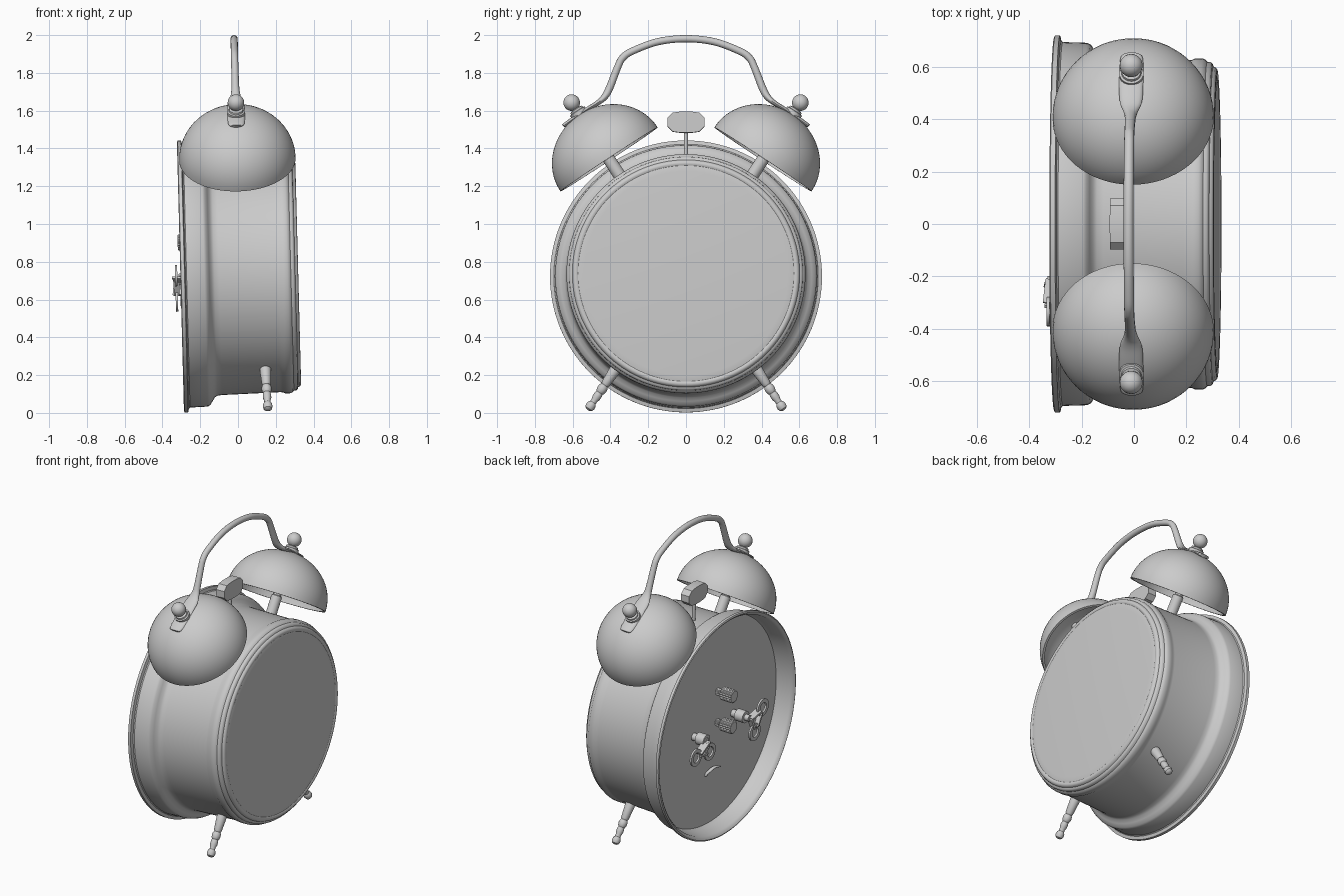
import bpy, bmesh, math
from mathutils import Vector, Matrix

if "Cube" in bpy.data.objects:
    bpy.data.objects.remove(bpy.data.objects["Cube"])

CZ = 0.73                                   # height of the case axis
TILT = Matrix.Translation((0, 0, CZ)) @ Matrix.Rotation(math.radians(-1.5), 4, 'Y') @ Matrix.Translation((0, 0, -CZ))


def finish(name, bm, angle=35):
    bmesh.ops.remove_doubles(bm, verts=bm.verts, dist=1e-5)
    bmesh.ops.recalc_face_normals(bm, faces=bm.faces)
    bm.transform(TILT)
    me = bpy.data.meshes.new(name)
    bm.to_mesh(me)
    bm.free()
    ob = bpy.data.objects.new(name, me)
    bpy.context.collection.objects.link(ob)
    bpy.ops.object.select_all(action='DESELECT')
    ob.select_set(True)
    bpy.context.view_layer.objects.active = ob
    bpy.ops.object.shade_smooth_by_angle(angle=math.radians(angle))
    return ob


def skin(bm, rings, closed=False):
    """Bridge a list of equal vertex rings with quads."""
    n = len(rings[0])
    pairs = list(zip(rings, rings[1:]))
    if closed:
        pairs.append((rings[-1], rings[0]))
    for a, b in pairs:
        for i in range(n):
            j = (i + 1) % n
            bm.faces.new((a[i], a[j], b[j], b[i]))


def lathe(name, profile, origin, axis, seg=32, rib=0.0, angle=35):
    """Revolve (distance along axis, radius) points around an axis."""
    bm = bmesh.new()
    m = Matrix.Translation(origin) @ Vector(axis).to_track_quat('Z', 'Y').to_matrix().to_4x4()
    rings = []
    for h, r in profile:
        ring = []
        for i in range(seg):
            a = 2 * math.pi * i / seg
            q = r * (1 - rib * (i % 2))
            ring.append(bm.verts.new(m @ Vector((q * math.cos(a), q * math.sin(a), h))))
        rings.append(ring)
    skin(bm, rings)
    for ring, (h, r) in ((rings[0], profile[0]), (rings[-1], profile[-1])):
        if r > 0:
            bm.faces.new(ring)
    bmesh.ops.remove_doubles(bm, verts=bm.verts, dist=1e-6)
    bmesh.ops.dissolve_degenerate(bm, edges=bm.edges, dist=1e-6)
    return finish(name, bm, angle)


def sweep(name, pts, steps=6, seg=16):
    """Smooth sweep of an ellipse; each point is (x, y, z, half width along x, half thickness)."""
    P = [Vector(p) for p in pts]
    P = [P[0]] + P + [P[-1]]
    path = []
    for i in range(1, len(P) - 2):
        p0, p1, p2, p3 = P[i - 1:i + 3]
        for k in range(steps):
            t = k / steps
            path.append(0.5 * (2 * p1 + (p2 - p0) * t + (2 * p0 - 5 * p1 + 4 * p2 - p3) * t * t
                               + (3 * p1 - p0 - 3 * p2 + p3) * t ** 3))
    path.append(P[-1])
    bm = bmesh.new()
    rings = []
    X = Vector((1, 0, 0))
    for i, p in enumerate(path):
        d = Vector((path[min(i + 1, len(path) - 1)] - path[max(i - 1, 0)])[:3]).normalized()
        nrm = d.cross(X).normalized()
        c = Vector(p[:3])
        rings.append([bm.verts.new(c + X * p[3] * math.cos(a) + nrm * p[4] * math.sin(a))
                      for a in (2 * math.pi * k / seg for k in range(seg))])
    skin(bm, rings)
    bm.faces.new(rings[0])
    bm.faces.new(rings[-1])
    return finish(name, bm, 50)


# Case: recessed back plate, flared back rim, drum, stepped front bezel, face
lathe("case", [
    (-0.19, 0), (-0.19, 0.672), (-0.21, 0.682), (-0.285, 0.692), (-0.298, 0.702), (-0.305, 0.712),
    (-0.301, 0.72), (-0.283, 0.72), (-0.278, 0.70), (-0.272, 0.695), (-0.178, 0.692), (-0.165, 0.685),
    (-0.152, 0.665), (-0.14, 0.645), (-0.125, 0.636), (-0.10, 0.633), (0.205, 0.626), (0.222, 0.627),
    (0.235, 0.633), (0.262, 0.633), (0.274, 0.627), (0.28, 0.62), (0.293, 0.618), (0.30, 0.612),
    (0.303, 0.602), (0.312, 0.598), (0.318, 0.59), (0.319, 0.58), (0.315, 0.572), (0.317, 0.562),
    (0.319, 0.54), (0.319, 0)], (0, 0, CZ), (1, 0, 0), 128)

for s, side in ((1, "left"), (-1, "right")):
    n = Vector((0, 0.55 * s, 0.835))
    rim = Vector((0.013, 0.41 * s, 1.346))

    # Hollow bell dome
    R, H, W = 0.308, 0.28, 0.014
    arc = [math.pi / 2 * i / 16 for i in range(17)]
    outer = [(H * math.sin(a), R * max(math.cos(a), 0)) for a in arc]
    inner = [((H - W) * math.sin(a), (R - W) * max(math.cos(a), 0)) for a in reversed(arc)]
    outer[-1], inner[0] = (H, 0), (H - W, 0)
    lathe(side + "_bell", inner + [(-0.005, R - W), (-0.005, R)] + outer, rim, n, 64)

    # Post that carries the bell
    lathe(side + "_bell_post", [(-0.14, 0), (-0.14, 0.033), (0.0, 0.033), (0.005, 0.025), (0.27, 0.025), (0.27, 0)],
          rim, n, 24)

    # Cap nut with ball on top of the bell
    ball = [(0.355 + 0.044 * math.sin(a), 0.044 * math.cos(a))
            for a in (math.radians(-60 + 15 * i) for i in range(10))]
    lathe(side + "_bell_nut", [(0.27, 0), (0.27, 0.046), (0.30, 0.046), (0.303, 0.038), (0.312, 0.036), (0.316, 0.024)]
          + ball + [(0.399, 0)], rim, n, 32)

    # Turned foot
    lathe(side + "_foot", [
        (-0.03, 0), (-0.03, 0.03), (0.01, 0.03), (0.09, 0.024), (0.10, 0.019), (0.108, 0.025), (0.125, 0.027),
        (0.14, 0.024), (0.148, 0.019), (0.16, 0.022), (0.18, 0.022), (0.195, 0.017), (0.21, 0.017), (0.218, 0.023),
        (0.235, 0.026), (0.25, 0.022), (0.257, 0.012), (0.259, 0)],
        (0.132, 0.375 * s, 0.225), (0.03, 0.56 * s, -0.83), 24)

# Carrying handle, flattened into straps at both ends
half = [(0.648, 1.518, 0.025, 0.01), (0.632, 1.531, 0.043, 0.012), (0.53, 1.602, 0.046, 0.012),
        (0.465, 1.643, 0.042, 0.014), (0.43, 1.675, 0.028, 0.018), (0.405, 1.72, 0.021, 0.02),
        (0.36, 1.835, 0.019, 0.019), (0.335, 1.88, 0.019, 0.019), (0.285, 1.915, 0.019, 0.019),
        (0.15, 1.965, 0.019, 0.019)]
arch = [(0.012, *p) for p in half] + [(0.012, 0, 1.981, 0.019, 0.019)]
arch += [(0.012, -p[0], *p[1:]) for p in reversed(half)]
sweep("handle", arch)

# Hammer: chamfered block on a thin rod
bm = bmesh.new()
prof = [(0.098, 0.022), (0.07, 0.05), (0.03, 0.056), (-0.03, 0.056), (-0.07, 0.05), (-0.098, 0.022)]
prof += [(y, -z) for y, z in reversed(prof)]
ends = [[bm.verts.new((x, y, 1.54 + z)) for y, z in prof] for x in (-0.07, -0.01)]
skin(bm, ends)
for e in ends:
    bm.faces.new(e)
finish("hammer_head", bm, 20)
lathe("hammer_rod", [(0, 0), (0, 0.011), (0.2, 0.011), (0.2, 0)], (-0.04, 0, 1.30), (0, 0, 1), 16)


def bar(bm, a, b, width, thick):
    """Flat bar from a to b."""
    d = b - a
    rot = d.to_track_quat('Y', 'X').to_matrix().to_4x4()
    m = Matrix.Translation((a + b) / 2) @ rot @ Matrix.Diagonal((thick, d.length, width, 1))
    bmesh.ops.create_cube(bm, size=1, matrix=m)


def wind_key(name, hub, loops, x):
    """Winding key: stepped shaft, hub and two flat finger loops."""
    lathe(name + "_shaft", [(0, 0), (0, 0.024), (0.04, 0.024), (0.04, 0.038), (0.10, 0.038), (0.10, 0.02),
                            (-0.185 - x, 0.02), (-0.185 - x, 0)], (-0.185, *hub), (-1, 0, 0), 24)
    bm = bmesh.new()
    c = Vector((x, *hub))
    mids = []
    for y, z in loops:
        o = Vector((x - 0.012, y, z))
        rings = []
        for i in range(28):
            a = 2 * math.pi * i / 28
            e = Vector((0, math.cos(a), math.sin(a)))
            rings.append([bm.verts.new(o + e * r + Vector((dx, 0, 0)))
                          for r, dx in ((0.056, -0.006), (0.056, 0.006), (0.032, 0.006), (0.032, -0.006))])
        skin(bm, rings, True)
        end = o + (c - o).normalized() * 0.034
        bar(bm, c, end, 0.05, 0.012)
        mids.append(o)
    u = (mids[1] - mids[0]).normalized()
    bar(bm, mids[0] + u * 0.036, mids[1] - u * 0.036, 0.03, 0.012)
    finish(name + "_grip", bm)


wind_key("time_key", (-0.22, 0.70), [(-0.335, 0.735), (-0.255, 0.60)], -0.315)
wind_key("alarm_key", (0.19, 0.70), [(0.18, 0.63), (0.325, 0.645)], -0.29)

# Knurled setting knobs on the back plate
for name, z in (("alarm_set_knob", 0.91), ("time_set_knob", 0.705)):
    lathe(name, [(0, 0), (0, 0.022), (0.045, 0.022), (0.045, 0.038), (0.05, 0.042), (0.125, 0.042),
                 (0.13, 0.038), (0.13, 0)], (-0.185, -0.05, z), (-1, 0, 0), 40, rib=0.1, angle=20)

# Small curved speed lever
sweep("speed_lever", [(-0.185, 0.06, 0.385, 0.012, 0.006), (-0.205, 0.04, 0.415, 0.012, 0.007),
                      (-0.215, 0.0, 0.43, 0.012, 0.007), (-0.22, -0.05, 0.42, 0.01, 0.005)], 4, 10)
